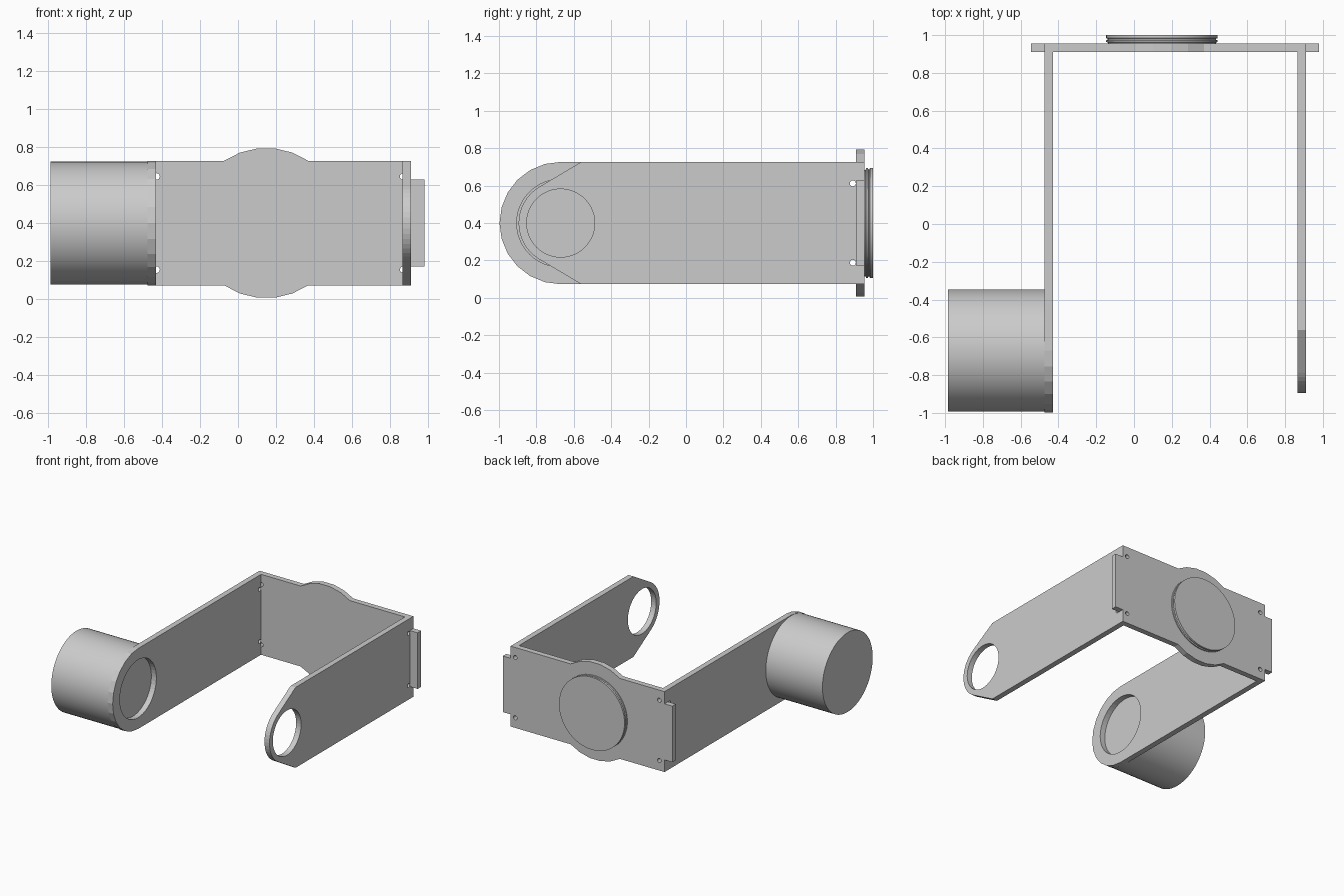
import bpy, bmesh
from math import sin, cos, pi, radians, asin
from mathutils import Matrix, Vector

if "Cube" in bpy.data.objects:
    bpy.data.objects.remove(bpy.data.objects["Cube"])

grey = bpy.data.materials.new("plain grey")
grey.use_nodes = True
COLOUR = (0.6, 0.6, 0.6, 1)
grey.diffuse_color = COLOUR
grey.node_tree.nodes["Principled BSDF"].inputs["Base Color"].default_value = COLOUR

MID = 0.4            # height of the centre line
HALF = 0.327         # half height of the sheets
THICK = 0.045
PIVOT = -0.67        # y of the pivot axis
HUB = 0.148          # x of the round mount
BACK, FRONT = 0.955, 0.91


def arc(cx, cy, r, start, end, steps):
    """Points on an arc, angles in degrees."""
    angles = [radians(start + (end - start) * i / steps) for i in range(steps + 1)]
    return [(cx + r * cos(a), cy + r * sin(a)) for a in angles]


def circle(cx, cy, r, n=48):
    return arc(cx, cy, r, 0, 360, n)[:-1]


def add_object(name, mesh):
    obj = bpy.data.objects.new(name, mesh)
    bpy.context.scene.collection.objects.link(obj)
    mesh.materials.clear()
    mesh.materials.append(grey)
    return obj


def sheet(name, loops, axes, middle):
    """Flat sheet with holes: first loop is the outline, the rest are cut out."""
    curve = bpy.data.curves.new(name + " profile", 'CURVE')
    curve.dimensions = '2D'
    curve.fill_mode = 'BOTH'
    curve.extrude = THICK / 2
    for loop in loops:
        spline = curve.splines.new('POLY')
        spline.points.add(len(loop) - 1)
        for point, (u, v) in zip(spline.points, loop):
            point.co = (u, v, 0, 1)
        spline.use_cyclic_u = True
    helper = bpy.data.objects.new(name + " helper", curve)
    bpy.context.scene.collection.objects.link(helper)
    graph = bpy.context.evaluated_depsgraph_get()
    mesh = bpy.data.meshes.new_from_object(helper.evaluated_get(graph))
    bpy.data.objects.remove(helper)
    u, v = Vector(axes[0]), Vector(axes[1])
    w = u.cross(v)
    turn = Matrix((u, v, w)).transposed().to_4x4()
    mesh.transform(Matrix.Translation(middle) @ turn)
    bm = bmesh.new()
    bm.from_mesh(mesh)
    bmesh.ops.remove_doubles(bm, verts=bm.verts, dist=0.0001)
    bmesh.ops.recalc_face_normals(bm, faces=bm.faces)
    bm.to_mesh(mesh)
    bm.free()
    mesh.polygons.foreach_set("use_smooth", [False] * len(mesh.polygons))
    return add_object(name, mesh)


def turned(name, profile, axis, centre, n=64):
    """Solid of revolution from (distance along axis, radius) pairs."""
    bm = bmesh.new()
    rings = [[bm.verts.new((r * cos(2 * pi * i / n), r * sin(2 * pi * i / n), d))
              for i in range(n)] for d, r in profile]
    for a, b in zip(rings, rings[1:]):
        for i in range(n):
            j = (i + 1) % n
            bm.faces.new((a[i], a[j], b[j], b[i]))
    bm.faces.new(rings[0])
    bm.faces.new(rings[-1])
    bmesh.ops.recalc_face_normals(bm, faces=bm.faces)
    mesh = bpy.data.meshes.new(name)
    bm.to_mesh(mesh)
    bm.free()
    mesh.transform(Matrix.Translation(centre) @ Vector(axis).to_track_quat('Z', 'Y').to_matrix().to_4x4())
    obj = add_object(name, mesh)
    bpy.ops.object.select_all(action='DESELECT')
    obj.select_set(True)
    bpy.context.view_layer.objects.active = obj
    bpy.ops.object.shade_smooth_by_angle(angle=radians(30))
    return obj


# Side arms, drawn in the y-z plane
SIDE = ((0, 1, 0), (0, 0, 1))
relief = [circle(0.892, MID + s * 0.212, 0.016, 16) for s in (-1, 1)]
ends = [(FRONT, MID - HALF), (FRONT, MID + HALF)]

round_end = arc(PIVOT, MID, HALF, 90, 270, 12)
sheet("right_arm", [ends + round_end, circle(PIVOT, MID, 0.235)] + relief,
      SIDE, (-0.4525, 0, 0))

tip = [(-0.56, MID + HALF)] + arc(PIVOT, MID, 0.225, 121, 239, 16) + [(-0.56, MID - HALF)]
sheet("left_arm", [ends + tip, circle(PIVOT, MID, 0.182)] + relief,
      SIDE, (0.8875, 0, 0))

# Back plate with side tabs and a bulge above and below, drawn in the x-z plane
spread = 90 - 55.9
outline = []
for s in (1, -1):
    xs = (-0.475, -0.545) if s > 0 else (0.91, 0.98)
    tab = [(xs[1], MID - s * 0.228), (xs[1], MID + s * 0.228),
           (xs[0], MID + s * 0.228), (xs[0], MID + s * HALF)]
    corner = [(xs[0], MID - s * 0.228)]
    bulge = arc(HUB, MID, 0.395, s * 90 + spread, s * 90 - spread, 5)
    outline += corner + tab + bulge
    outline.append((0.91 if s > 0 else -0.475, MID + s * HALF))
corner_holes = [circle(x, MID + s * 0.245, 0.017, 16) for x in (-0.428, 0.868) for s in (-1, 1)]
sheet("back_plate", [outline] + corner_holes, ((1, 0, 0), (0, 0, 1)), (0, (BACK + FRONT) / 2, 0))

# Motor can on the right arm
turned("motor_can", [(0, 0.323), (0.51, 0.323)], (-1, 0, 0), (-0.475, PIVOT, MID))

# Grooved round mount on the back
groove = [(0, 0.285), (0.006, 0.285), (0.008, 0.295), (0.017, 0.295), (0.02, 0.287),
          (0.026, 0.287), (0.029, 0.295), (0.045, 0.295)]
turned("round_mount", groove, (0, 1, 0), (HUB, BACK, MID))
